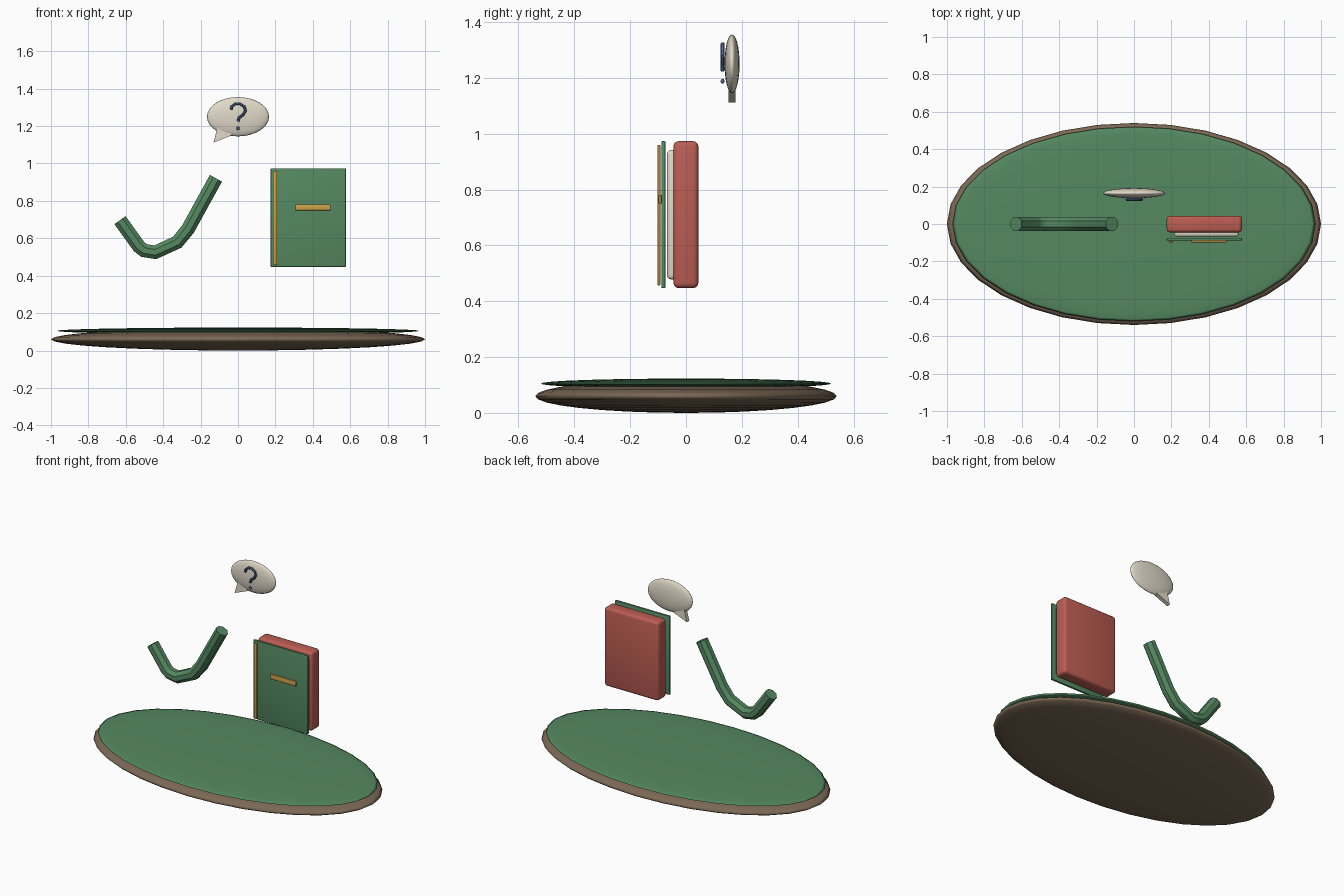
import bpy, bmesh, math
from mathutils import Vector

if "Cube" in bpy.data.objects:
    bpy.data.objects.remove(bpy.data.objects["Cube"])


def material(name, rgb):
    m = bpy.data.materials.new(name)
    m.diffuse_color = (*rgb, 1)
    m.use_nodes = True
    m.node_tree.nodes["Principled BSDF"].inputs["Base Color"].default_value = m.diffuse_color
    return m


GREEN = material("green", (0.09, 0.25, 0.12))
BROWN = material("brown", (0.20, 0.14, 0.09))
RED = material("red", (0.50, 0.11, 0.085))
CREAM = material("cream", (0.75, 0.70, 0.58))
GOLD = material("gold", (0.62, 0.37, 0.07))
BLUE = material("blue", (0.08, 0.15, 0.30))


def finish(name, bm, mat, smooth=True):
    bmesh.ops.recalc_face_normals(bm, faces=bm.faces)
    me = bpy.data.meshes.new(name)
    bm.to_mesh(me)
    bm.free()
    me.materials.append(mat)
    ob = bpy.data.objects.new(name, me)
    bpy.context.collection.objects.link(ob)
    if smooth:
        bpy.ops.object.select_all(action='DESELECT')
        ob.select_set(True)
        bpy.context.view_layer.objects.active = ob
        bpy.ops.object.shade_smooth_by_angle(angle=math.radians(40))
    return ob


def ellipsoid(name, centre, radii, mat, segs=32, rings=16):
    bm = bmesh.new()
    bmesh.ops.create_uvsphere(bm, u_segments=segs, v_segments=rings, radius=1)
    bmesh.ops.scale(bm, vec=radii, verts=bm.verts)
    bmesh.ops.translate(bm, vec=centre, verts=bm.verts)
    ob = finish(name, bm, mat, False)
    for p in ob.data.polygons:
        p.use_smooth = True


def box(name, lo, hi, mat, bevel=0.0):
    lo, hi = Vector(lo), Vector(hi)
    bm = bmesh.new()
    bmesh.ops.create_cube(bm, size=1)
    bmesh.ops.scale(bm, vec=hi - lo, verts=bm.verts)
    bmesh.ops.translate(bm, vec=(lo + hi) / 2, verts=bm.verts)
    if bevel:
        bmesh.ops.bevel(bm, geom=bm.edges[:], offset=bevel, segments=3,
                        profile=0.5, affect='EDGES')
    finish(name, bm, mat)


def tube(name, pts, y, radius, sides, mat):
    """Capped tube along an x-z path lying at depth y."""
    pts = [Vector((x, 0, z)) for x, z in pts]
    bm = bmesh.new()
    rings = []
    for i, p in enumerate(pts):
        a = (p - pts[i - 1]).normalized() if i else None
        b = (pts[i + 1] - p).normalized() if i < len(pts) - 1 else None
        t = ((a or b) + (b or a)).normalized()
        side = Vector((-t.z, 0, t.x))
        ring = []
        for k in range(sides):
            w = math.tau * (k + 0.5) / sides
            v = p + side * radius * math.cos(w) + Vector((0, y + radius * math.sin(w), 0))
            ring.append(bm.verts.new(v))
        rings.append(ring)
    for r, s in zip(rings, rings[1:]):
        for k in range(sides):
            j = (k + 1) % sides
            bm.faces.new((r[k], r[j], s[j], s[k]))
    bm.faces.new(rings[0])
    bm.faces.new(rings[-1])
    finish(name, bm, mat).data.update()


# Oval stand with green top
ellipsoid("oval_base", (0, 0, 0.06), (1.0, 0.54, 0.06), BROWN)
ellipsoid("green_top", (0, 0, 0.105), (0.97, 0.52, 0.018), GREEN)

# Bent green tube
tube("bent_tube", [(-0.631, 0.697), (-0.53, 0.557), (-0.503, 0.535), (-0.443, 0.525),
                   (-0.325, 0.579), (-0.267, 0.65), (-0.118, 0.921)], 0, 0.04, 8, GREEN)

# Book: body, pages, cover and gold trim
box("book_body", (0.175, -0.045, 0.447), (0.577, 0.044, 0.973), RED, 0.018)
box("book_pages", (0.215, -0.068, 0.478), (0.56, -0.02, 0.941), CREAM, 0.014)
box("book_cover", (0.175, -0.088, 0.447), (0.577, -0.074, 0.973), GREEN, 0.003)
box("spine_trim", (0.187, -0.102, 0.457), (0.209, -0.092, 0.96), GOLD, 0.003)
box("cover_bar", (0.307, -0.098, 0.749), (0.495, -0.088, 0.781), GOLD, 0.003)

# Speech bubble with a flat pointed tail
ellipsoid("bubble", (0, 0.165, 1.25), (0.166, 0.027, 0.105), CREAM)
bm = bmesh.new()
face = bm.faces.new([bm.verts.new((x, 0.152, z)) for x, z in
                     ((-0.131, 1.112), (-0.03, 1.152), (-0.108, 1.2))])
ext = bmesh.ops.extrude_face_region(bm, geom=[face])
bmesh.ops.translate(bm, vec=(0, 0.026, 0),
                    verts=[v for v in ext["geom"] if isinstance(v, bmesh.types.BMVert)])
finish("bubble_tail", bm, CREAM, False)

# Curved hook and dot on the bubble
tube("bubble_hook", [(-0.037, 1.287), (-0.033, 1.305), (-0.015, 1.319), (0.01, 1.32),
                     (0.033, 1.305), (0.04, 1.283), (0.028, 1.261), (0.006, 1.245),
                     (0.0, 1.225)], 0.131, 0.008, 8, BLUE)
ellipsoid("bubble_dot", (0, 0.131, 1.188), (0.009, 0.007, 0.009), BLUE, 16, 8)
